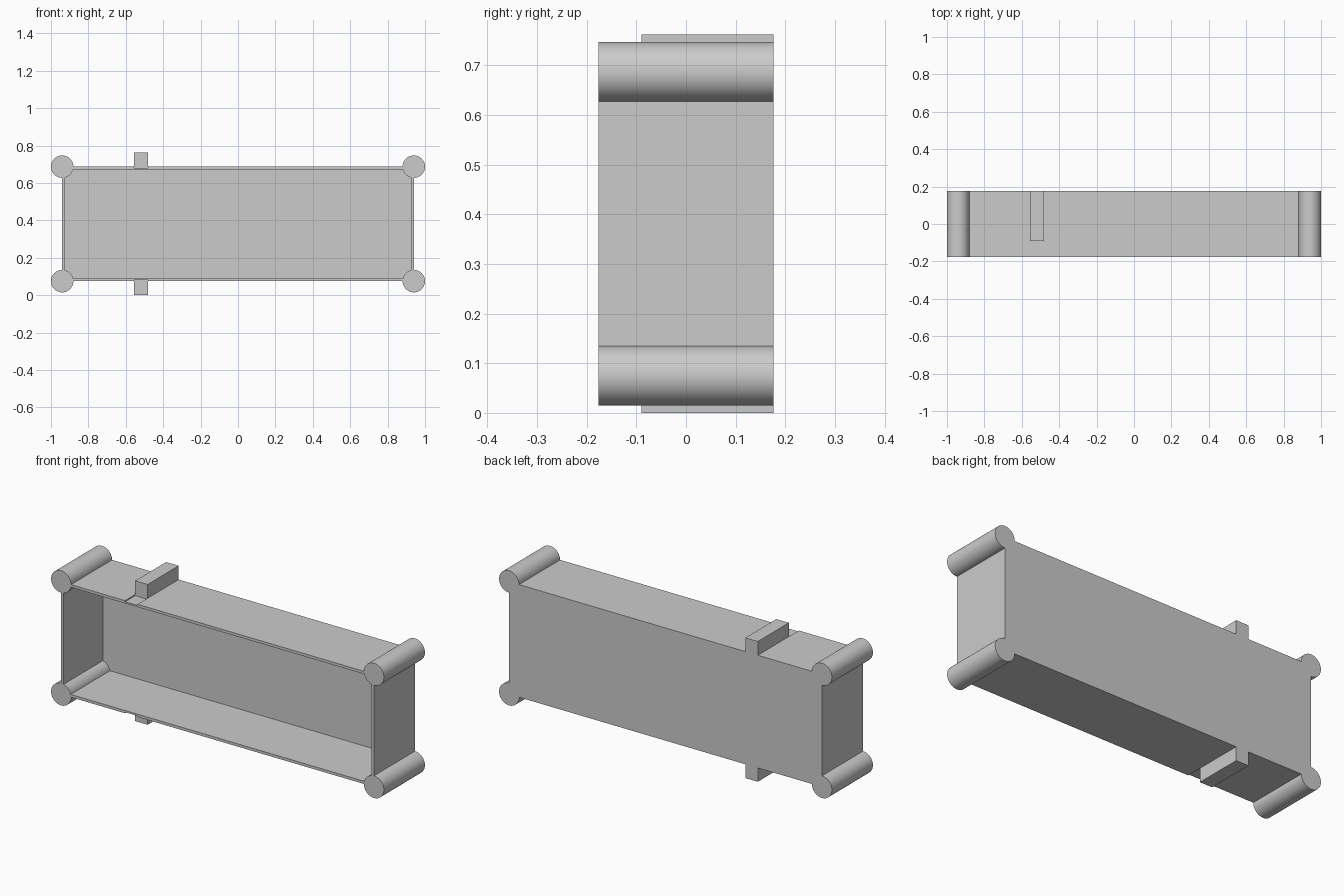
import bpy

cube = bpy.data.objects.get("Cube")
if cube:
    bpy.data.objects.remove(cube, do_unlink=True)

grey = bpy.data.materials.new("plain_grey")
grey.use_nodes = True
colour = (0.6, 0.6, 0.6, 1)
grey.diffuse_color = colour
grey.node_tree.nodes["Principled BSDF"].inputs["Base Color"].default_value = colour

HALF_X, HALF_Y, HALF_Z = 0.94, 0.176, 0.306
MID_Z, WALL, RADIUS = 0.381, 0.015, 0.06
TAB_X = (-0.555, -0.48)
TAB_FRONT, TAB_BASE = -0.09, 0.3    # tab base is a height above the middle


def box(name, xs, ys, zs):
    """Axis-aligned box from its three ranges."""
    ranges = (xs, ys, zs)
    bpy.ops.mesh.primitive_cube_add(size=1, location=[sum(r) / 2 for r in ranges])
    ob = bpy.context.object
    ob.name = name
    ob.scale = [abs(r[1] - r[0]) for r in ranges]
    bpy.ops.object.transform_apply(location=False, rotation=False, scale=True)
    ob.data.materials.append(grey)
    return ob


def cut(target, cutter):
    """Subtract the cutter, then discard it."""
    cutter.hide_render = True
    mod = target.modifiers.new("cut", "BOOLEAN")
    mod.operation = "DIFFERENCE"
    mod.solver = "EXACT"
    mod.object = cutter
    bpy.context.view_layer.objects.active = target
    bpy.ops.object.modifier_apply(modifier=mod.name)
    bpy.data.objects.remove(cutter, do_unlink=True)


# Tray, open at the front
tray = box("tray", (-HALF_X, HALF_X), (-HALF_Y, HALF_Y),
           (MID_Z - HALF_Z, MID_Z + HALF_Z))
ix, iz = HALF_X - WALL, HALF_Z - WALL
cut(tray, box("cavity_cutter", (-ix, ix), (-1, HALF_Y - WALL),
              (MID_Z - iz, MID_Z + iz)))

for side, s in (("top", 1), ("bottom", -1)):
    # Shallow groove leading to the tab
    cut(tray, box(side + "_groove_cutter", TAB_X, (-1, TAB_FRONT),
                  (MID_Z + s * TAB_BASE, MID_Z + s)))
    # Tab standing on the wall
    box(side + "_tab", TAB_X, (TAB_FRONT, HALF_Y),
        (MID_Z + s * TAB_BASE, MID_Z + s * MID_Z))

    # Round corner posts
    for end, e in (("left", 1), ("right", -1)):
        bpy.ops.mesh.primitive_cylinder_add(
            vertices=64, radius=RADIUS, depth=2 * HALF_Y,
            location=(e * HALF_X, 0, MID_Z + s * HALF_Z), rotation=(1.570796, 0, 0))
        post = bpy.context.object
        post.name = side + "_" + end + "_post"
        post.data.materials.append(grey)
        bpy.ops.object.shade_smooth_by_angle()
